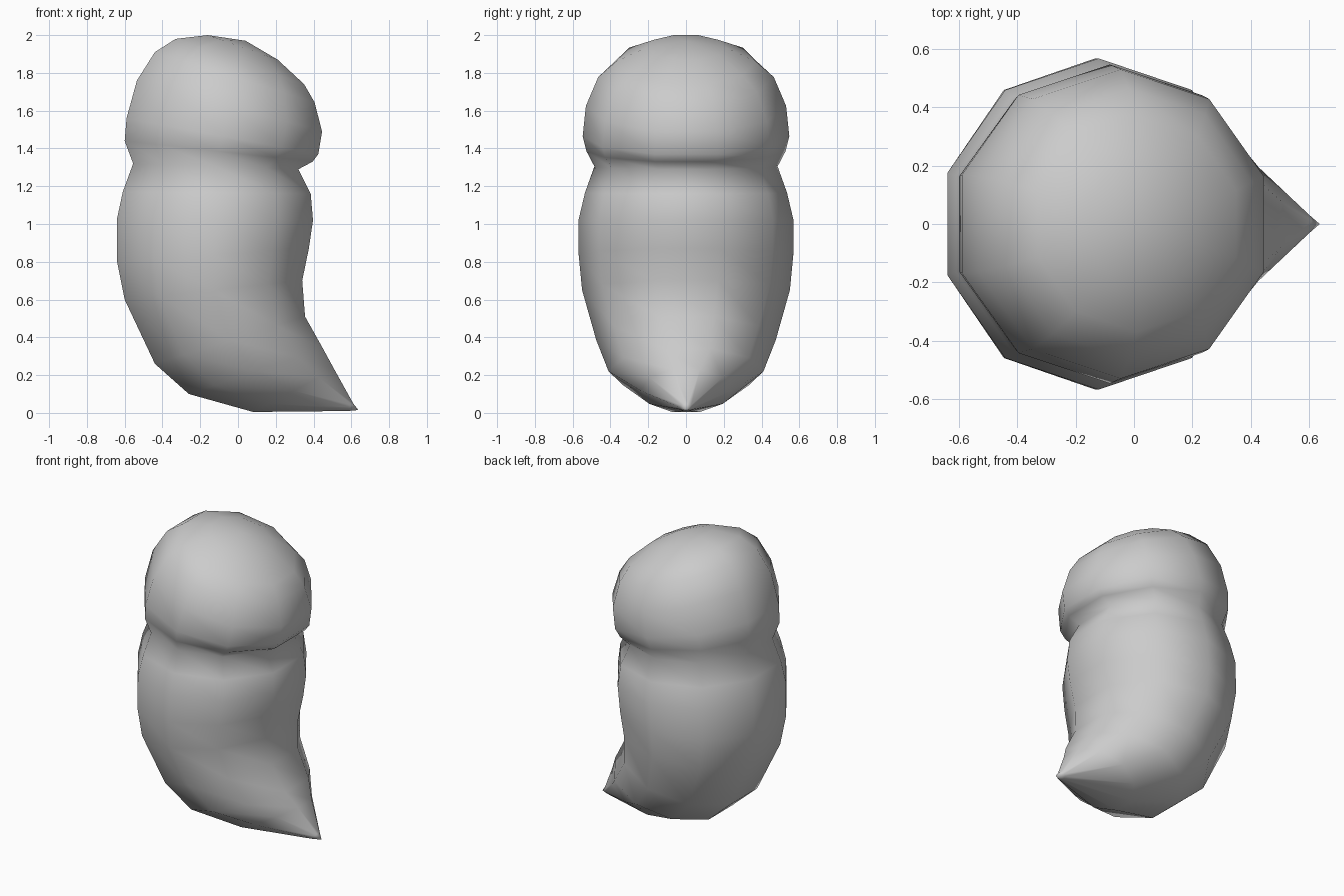
import bpy, bmesh
from math import cos, sin, pi
from mathutils import Vector

if "Cube" in bpy.data.objects:
    bpy.data.objects.remove(bpy.data.objects["Cube"])

SIDES = 10
# tilted sections from crown to tail: left x, left z, right x, right z, half width in y
RINGS = [
    (-0.16, 2.00, 0.21, 1.87, 0.21),    # head dome
    (-0.33, 1.98, 0.35, 1.74, 0.37),
    (-0.44, 1.91, 0.405, 1.645, 0.465),
    (-0.535, 1.76, 0.445, 1.49, 0.53),
    (-0.59, 1.56, 0.425, 1.37, 0.547),
    (-0.60, 1.44, 0.395, 1.33, 0.527),
    (-0.555, 1.32, 0.32, 1.29, 0.485),  # neck crease
    (-0.61, 1.17, 0.385, 1.16, 0.535),  # body
    (-0.64, 1.03, 0.397, 1.02, 0.568),
    (-0.64, 0.80, 0.375, 0.87, 0.568),
    (-0.60, 0.60, 0.34, 0.70, 0.55),
    (-0.44, 0.26, 0.355, 0.51, 0.475),
    (-0.26, 0.10, 0.45, 0.34, 0.41),    # tail
    (0.08, 0.005, 0.51, 0.23, 0.24),
    (0.58, 0.01, 0.61, 0.05, 0.035),
]
CROWN, TIP = (0.04, 0, 1.97), (0.637, 0, 0.015)

bm = bmesh.new()
loops = []
for lx, lz, rx, rz, hw in RINGS:
    left, right = Vector((lx, 0, lz)), Vector((rx, 0, rz))
    centre, half = (left + right) / 2, (right - left) / 2 / cos(pi / SIDES)
    angles = [2 * pi * (i + 0.5) / SIDES for i in range(SIDES)]
    loops.append([bm.verts.new(centre + half * cos(a) + Vector((0, hw * sin(a), 0)))
                  for a in angles])

# skin between sections
for a, b in zip(loops, loops[1:]):
    for i in range(SIDES):
        j = (i + 1) % SIDES
        bm.faces.new((a[i], b[i], b[j], a[j]))

# close crown and tail tip
for loop, point in ((loops[0], CROWN), (loops[-1], TIP)):
    pole = bm.verts.new(point)
    for i in range(SIDES):
        bm.faces.new((loop[i], loop[(i + 1) % SIDES], pole))

bmesh.ops.recalc_face_normals(bm, faces=bm.faces)
for f in bm.faces:
    f.smooth = True
mesh = bpy.data.meshes.new("curled_body")
bm.to_mesh(mesh)
bm.free()
bpy.context.collection.objects.link(bpy.data.objects.new("curled_body", mesh))
